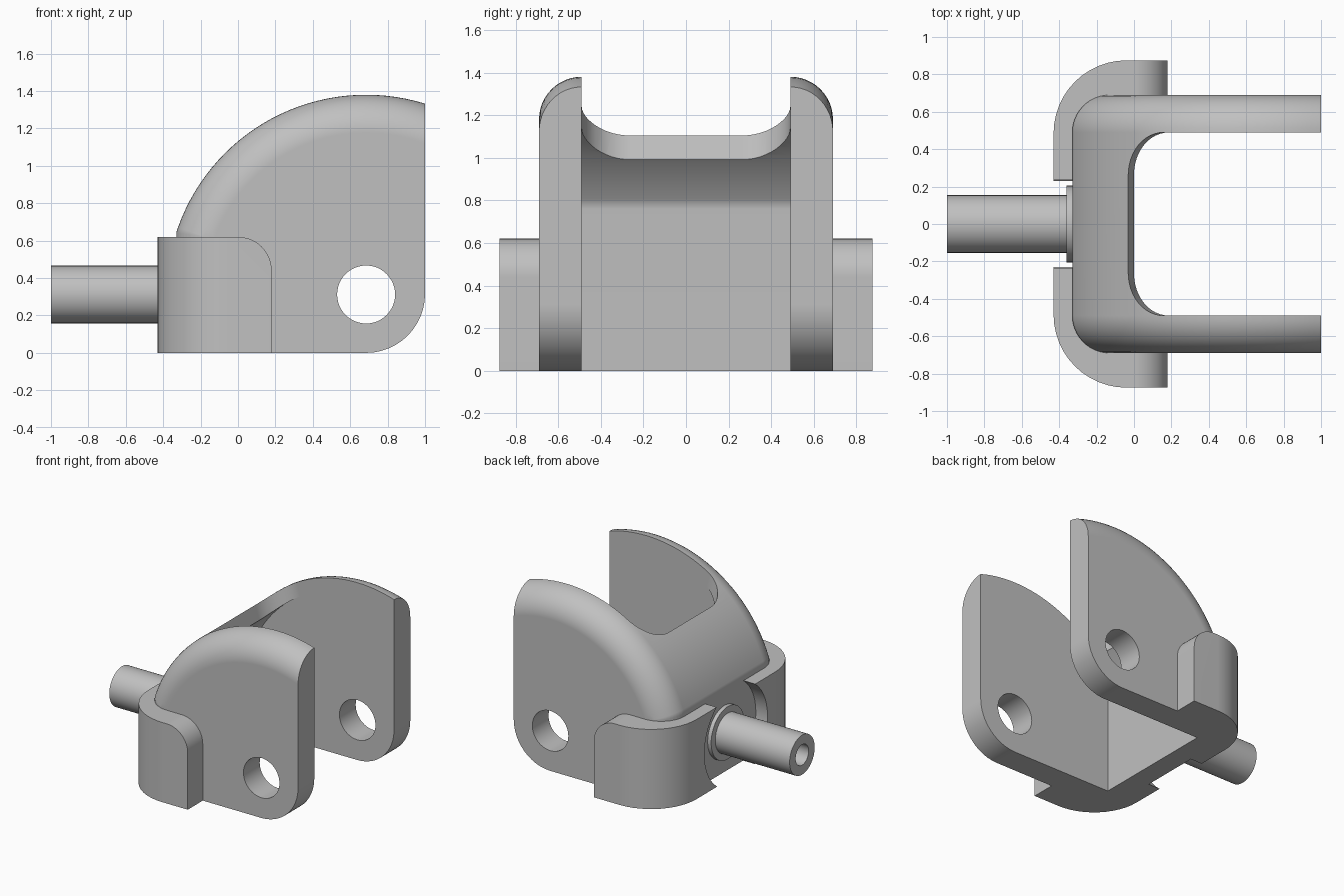
import bpy, bmesh
from math import cos, sin, pi, acos, radians

cube = bpy.data.objects.get("Cube")
if cube:
    bpy.data.objects.remove(cube, do_unlink=True)

grey = bpy.data.materials.new("light grey metal")
grey.use_nodes = True
COLOR = (0.53, 0.53, 0.53, 1)
grey.diffuse_color = COLOR
grey.node_tree.nodes["Principled BSDF"].inputs["Base Color"].default_value = COLOR

CX, CZ = 0.685, 0.312      # pivot axis shared by dome, pin holes and corners
R, FILLET = 1.068, 0.2
HALF, INNER = 0.69, 0.49   # outer and inner half width of the fork
BACK = -0.33               # rear wall of the fork


def arc(cx, cy, r, a0, a1, n=12):
    return [(cx + r * cos(radians(a0 + (a1 - a0) * i / n)),
             cy + r * sin(radians(a0 + (a1 - a0) * i / n))) for i in range(n + 1)]


def loft(name, rings):
    """Closed solid through a list of equal-length rings of 3D points."""
    bm = bmesh.new()
    loops = [[bm.verts.new(p) for p in ring] for ring in rings]
    n = len(loops[0])
    for a, b in zip(loops, loops[1:]):
        for i in range(n):
            j = (i + 1) % n
            bm.faces.new((a[i], a[j], b[j], b[i]))
    bm.faces.new(loops[0][::-1])
    bm.faces.new(loops[-1])
    bmesh.ops.recalc_face_normals(bm, faces=bm.faces)
    mesh = bpy.data.meshes.new(name)
    bm.to_mesh(mesh)
    bm.free()
    mesh.materials.append(grey)
    obj = bpy.data.objects.new(name, mesh)
    bpy.context.collection.objects.link(obj)
    return obj


def prism(name, outline, axis, lo, hi):
    place = {"x": lambda a, b, h: (h, a, b),
             "y": lambda a, b, h: (a, h, b),
             "z": lambda a, b, h: (a, b, h)}[axis]
    return loft(name, [[place(a, b, h) for a, b in outline] for h in (lo, hi)])


def circle(cx, cy, r, n=48):
    return arc(cx, cy, r, 0, 360, n)[:-1]


def activate(obj):
    bpy.ops.object.select_all(action="DESELECT")
    obj.select_set(True)
    bpy.context.view_layer.objects.active = obj


def boolean(obj, tool, operation):
    tool.hide_render = True
    mod = obj.modifiers.new("cut", "BOOLEAN")
    mod.operation, mod.solver, mod.object = operation, "EXACT", tool
    activate(obj)
    bpy.ops.object.modifier_apply(modifier=mod.name)
    bpy.data.objects.remove(tool, do_unlink=True)


def finish(obj):
    activate(obj)
    bpy.ops.object.shade_smooth_by_angle(angle=radians(30))
    mod = obj.modifiers.new("clean shading", "WEIGHTED_NORMAL")
    mod.keep_sharp = True


# Fork: domed solid with filleted rims, extended straight down below the pivot
side = [(HALF - FILLET + FILLET * sin(a), R - FILLET + FILLET * cos(a))
        for a in (i * pi / 24 for i in range(13))]
sections = [(-y, r) for y, r in reversed(side)] + side
rings = []
for y, r in sections:
    outline = [(CX + r, -0.3)] + arc(CX, CZ, r, 0, 180, 64) + [(CX - r, -0.3)]
    rings.append([(x, y, z) for x, z in outline])
fork = loft("fork", rings)

# Flat rear wall with rounded upright corners
corner = arc(BACK + FILLET, INNER, FILLET, 180, 92)
plan = corner + [(-0.1, 0.8), (2, 0.8), (2, -0.8), (-0.1, -0.8)]
plan += [(x, -y) for x, y in reversed(corner)]
boolean(fork, prism("rear_trim", plan, "z", -0.2, 1.6), "INTERSECT")

# Flat base, flat leg ends and rounded lower leg corners
end = [(-0.8, 0), *arc(CX, CZ + 0.003, 0.315, -90, 0), (1, 1.6), (-0.8, 1.6)]
boolean(fork, prism("end_trim", end, "y", -1, 1), "INTERSECT")

# Cavity between the legs, arched under the dome
ri, wall = 0.965, -0.17
start = acos((wall - CX) / ri) * 180 / pi
cavity = [(wall, -0.2)] + arc(CX, CZ, ri, start, 0, 48) + [(CX + ri, -0.2)]
boolean(fork, prism("cavity", cavity, "y", -INNER, INNER), "DIFFERENCE")

# Rounded, slightly leaning mouth through the top of the dome
mr = 0.23
bend = arc(-0.03 + mr, INNER - mr, mr, 180, 90)
mouth = bend + [(2, INNER), (2, -INNER)] + [(x, -y) for x, y in reversed(bend)]
mouth_cut = prism("mouth", mouth, "z", 0.8, 1.5)
for v in mouth_cut.data.vertices:
    v.co.x += (1.1 - v.co.z) * 0.27
boolean(fork, mouth_cut, "DIFFERENCE")

# Pin holes through both legs
boolean(fork, prism("pin_hole", circle(CX, CZ, 0.155), "y", -1, 1), "DIFFERENCE")
finish(fork)

# Raised collars wrapping the rear corners, cleared around the spigot
for name, s in (("back_collar", 1), ("front_collar", -1)):
    shape = [(-0.43, 0.1)] + arc(-0.04, 0.485, 0.39, 180, 90)
    shape += [(0.3, 0.875), (0.3, 0.6), (-0.25, 0.6), (-0.25, 0.1)]
    collar = prism(name, [(x, s * y) for x, y in shape], "z", 0, 1)
    top = [(-0.8, -0.1), (0.18, -0.1), *arc(0, 0.44, 0.18, 0, 90), (-0.8, 0.62)]
    boolean(collar, prism("collar_trim", top, "y", -1, 1), "INTERSECT")
    boolean(collar, prism("clearance", circle(0, CZ, 0.388), "x", -0.6, -0.2),
            "DIFFERENCE")
    finish(collar)

# Spigot with its seating flange and blind bore
flange = prism("spigot_flange", circle(0, CZ, 0.205), "x", -0.36, -0.3)
finish(flange)
spigot = prism("spigot", circle(0, CZ, 0.154), "x", -1, -0.3)
boolean(spigot, prism("bore", circle(0, CZ, 0.08, 32), "x", -1.1, -0.4), "DIFFERENCE")
finish(spigot)
